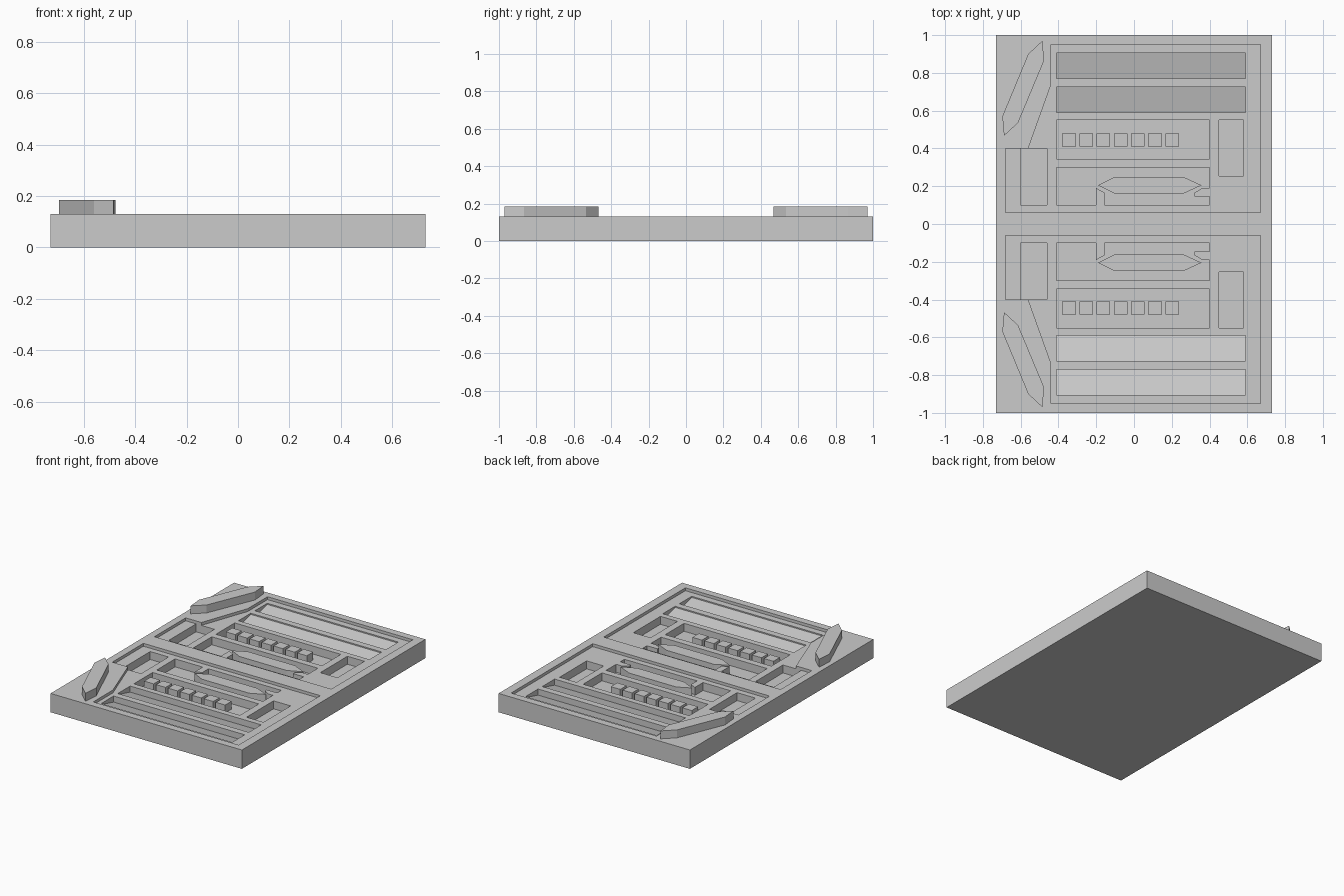
import bpy
import bmesh

if "Cube" in bpy.data.objects:
    bpy.data.objects.remove(bpy.data.objects["Cube"], do_unlink=True)

TOP, PANEL, FLOOR, CLEAR = 0.13, 0.11, 0.055, 0.25

grey = bpy.data.materials.new("plain_grey")
grey.use_nodes = True
colour = (0.6, 0.6, 0.6, 1)
grey.diffuse_color = colour
grey.node_tree.nodes["Principled BSDF"].inputs["Base Color"].default_value = colour


def prism(name, outline, low, high, side=1):
    """Extrude an outline upward; low may be a function of y. side=-1 mirrors it in y."""
    bm = bmesh.new()
    height = low if callable(low) else lambda y: low
    base = [bm.verts.new((x, side * y, height(y))) for x, y in outline]
    cap = [bm.verts.new((x, side * y, high)) for x, y in outline]
    bm.faces.new(base)
    bm.faces.new(cap)
    for i in range(len(base)):
        j = (i + 1) % len(base)
        bm.faces.new((base[i], base[j], cap[j], cap[i]))
    bmesh.ops.recalc_face_normals(bm, faces=bm.faces)
    mesh = bpy.data.meshes.new(name)
    bm.to_mesh(mesh)
    bm.free()
    mesh.materials.append(grey)
    obj = bpy.data.objects.new(name, mesh)
    bpy.context.collection.objects.link(obj)
    return obj


def rect(x0, x1, y0, y1):
    return [(x0, y0), (x1, y0), (x1, y1), (x0, y1)]


def carve(target, outline, low, side):
    """Sink an outline into the target, open at the top."""
    cutter = prism("cutter", outline, low, CLEAR, side)
    cutter.hide_render = True
    mod = target.modifiers.new("recess", "BOOLEAN")
    mod.operation, mod.solver, mod.object = "DIFFERENCE", "EXACT", cutter
    bpy.context.view_layer.objects.active = target
    bpy.ops.object.modifier_apply(modifier=mod.name)
    bpy.data.objects.remove(cutter, do_unlink=True)


# Outlines for one half of the plate
panel = [(0.67, 0.06), (0.67, 0.95), (-0.44, 0.95), (-0.44, 0.735),
         (-0.56, 0.40), (-0.68, 0.40), (-0.68, 0.06)]
pockets = [rect(-0.41, 0.40, 0.345, 0.55), rect(-0.41, 0.40, 0.10, 0.30),
           rect(0.45, 0.58, 0.255, 0.55), rect(-0.60, -0.46, 0.10, 0.40)]
fin = [(-0.485, 0.97), (-0.56, 0.90), (-0.697, 0.57), (-0.688, 0.467),
       (-0.614, 0.535), (-0.476, 0.865)]
island = [(-0.19, 0.205), (-0.10, 0.25), (0.26, 0.25), (0.357, 0.205),
          (0.26, 0.16), (-0.10, 0.16)]
bracket = [(-0.20, 0.10), (-0.155, 0.10), (-0.155, 0.165), (-0.20, 0.19)]
hook = [(0.40, 0.145), (0.40, 0.19), (0.36, 0.19), (0.32, 0.165), (0.32, 0.145)]

plate = prism("base_plate", rect(-0.73, 0.73, -1, 1), 0, TOP)

for side, label in ((1, "back"), (-1, "front")):
    # Shallow panel, flat pockets and ramped troughs
    carve(plate, panel, PANEL, side)
    for outline in pockets:
        carve(plate, outline, FLOOR, side)
    for start in (0.59, 0.77):
        carve(plate, rect(-0.41, 0.59, start, start + 0.135),
              lambda y: 0.068 + (y - start) * 0.25, side)

    # Raised fin and the pieces standing in the pockets
    prism(label + "_fin", fin, TOP, 0.185, side)
    prism(label + "_island", island, FLOOR, PANEL, side)
    prism(label + "_bracket", bracket, FLOOR, PANEL, side)
    prism(label + "_hook", hook, FLOOR, PANEL, side)
    for i in range(7):
        x = -0.38 + i * 0.091
        prism(f"{label}_block_{i + 1}", rect(x, x + 0.072, 0.41, 0.48),
              FLOOR, PANEL, side)
